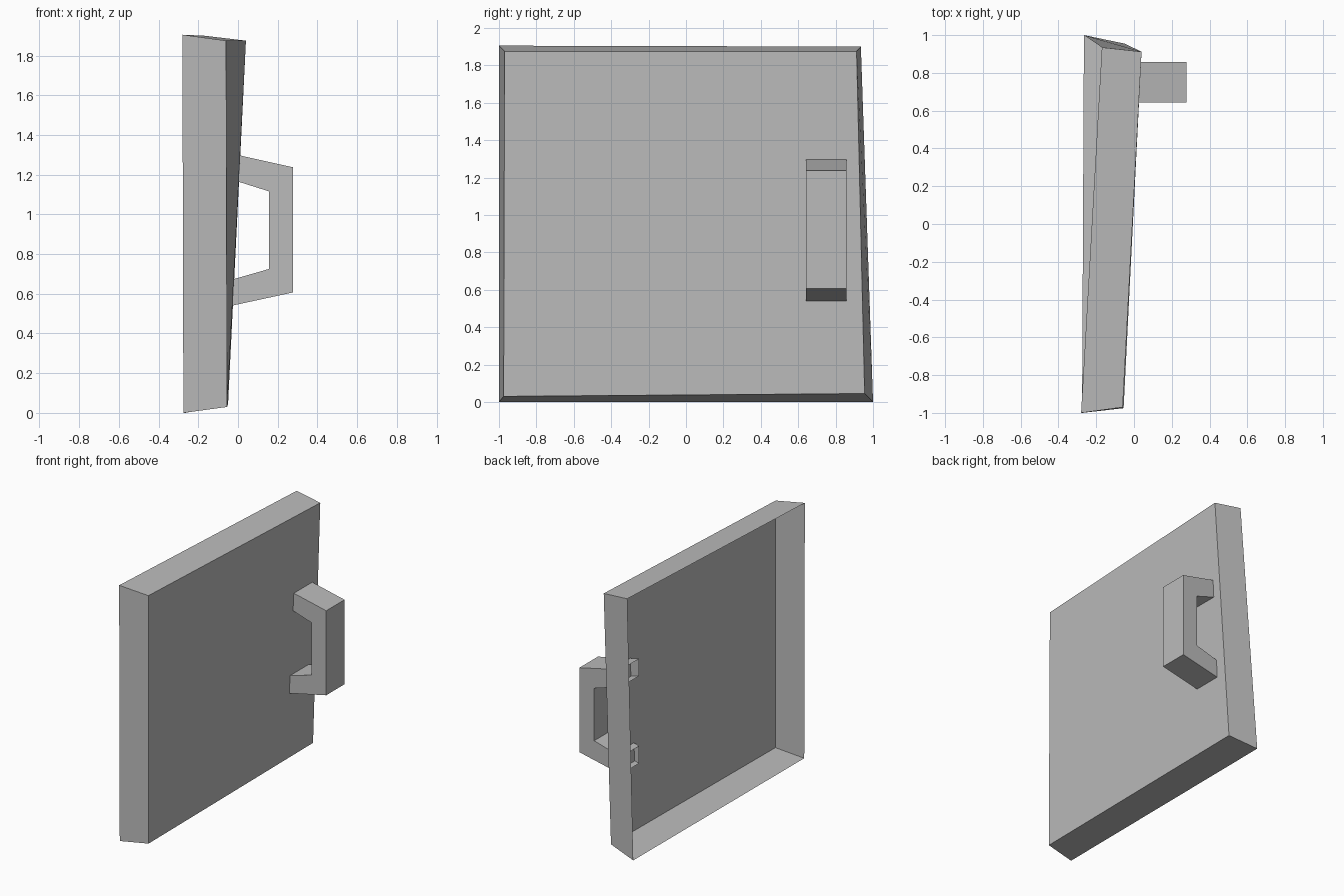
import bpy
import bmesh

cube = bpy.data.objects.get("Cube")
if cube:
    bpy.data.objects.remove(cube, do_unlink=True)

# One flat grey for everything
grey = bpy.data.materials.new("plain_grey")
grey.use_nodes = True
colour = (0.5, 0.5, 0.5, 1)
grey.diffuse_color = colour
grey.node_tree.nodes["Principled BSDF"].inputs["Base Color"].default_value = colour


def finish(name, bm):
    bmesh.ops.recalc_face_normals(bm, faces=bm.faces)
    mesh = bpy.data.meshes.new(name)
    bm.to_mesh(mesh)
    bm.free()
    mesh.materials.append(grey)
    obj = bpy.data.objects.new(name, mesh)
    bpy.context.collection.objects.link(obj)


def door_panel():
    """Slightly skewed shallow tray, open on the inner side."""
    rim = [(-0.275, -1, 0), (-0.265, 1, 0), (-0.17, 0.935, 1.9), (-0.28, -1, 1.905)]
    face = [(-0.055, -0.975, 0.03), (-0.05, 0.955, 0.045),
            (0.04, 0.912, 1.875), (-0.06, -0.97, 1.875)]
    bm = bmesh.new()
    back = [bm.verts.new(p) for p in rim]
    front = [bm.verts.new(p) for p in face]
    bm.faces.new(front)
    for i in range(4):
        j = (i + 1) % 4
        bm.faces.new((back[i], back[j], front[j], front[i]))
    finish("door_panel", bm)


def handle():
    """Square bar bent into a bracket; its open ends pass through the panel."""
    outer = [(-0.063, 1.313), (0.278, 1.237), (0.278, 0.607), (-0.063, 0.533)]
    inner = [(-0.063, 1.185), (0.156, 1.116), (0.156, 0.725), (-0.063, 0.662)]
    bm = bmesh.new()
    # Square cross-section at each bend, in order around the bar
    rings = [[bm.verts.new((x, y, z)) for (x, z), y in
              ((o, 0.642), (o, 0.858), (i, 0.858), (i, 0.642))]
             for o, i in zip(outer, inner)]
    for a, b in zip(rings, rings[1:]):
        for k in range(4):
            n = (k + 1) % 4
            bm.faces.new((a[k], a[n], b[n], b[k]))
    finish("handle", bm)


door_panel()
handle()
